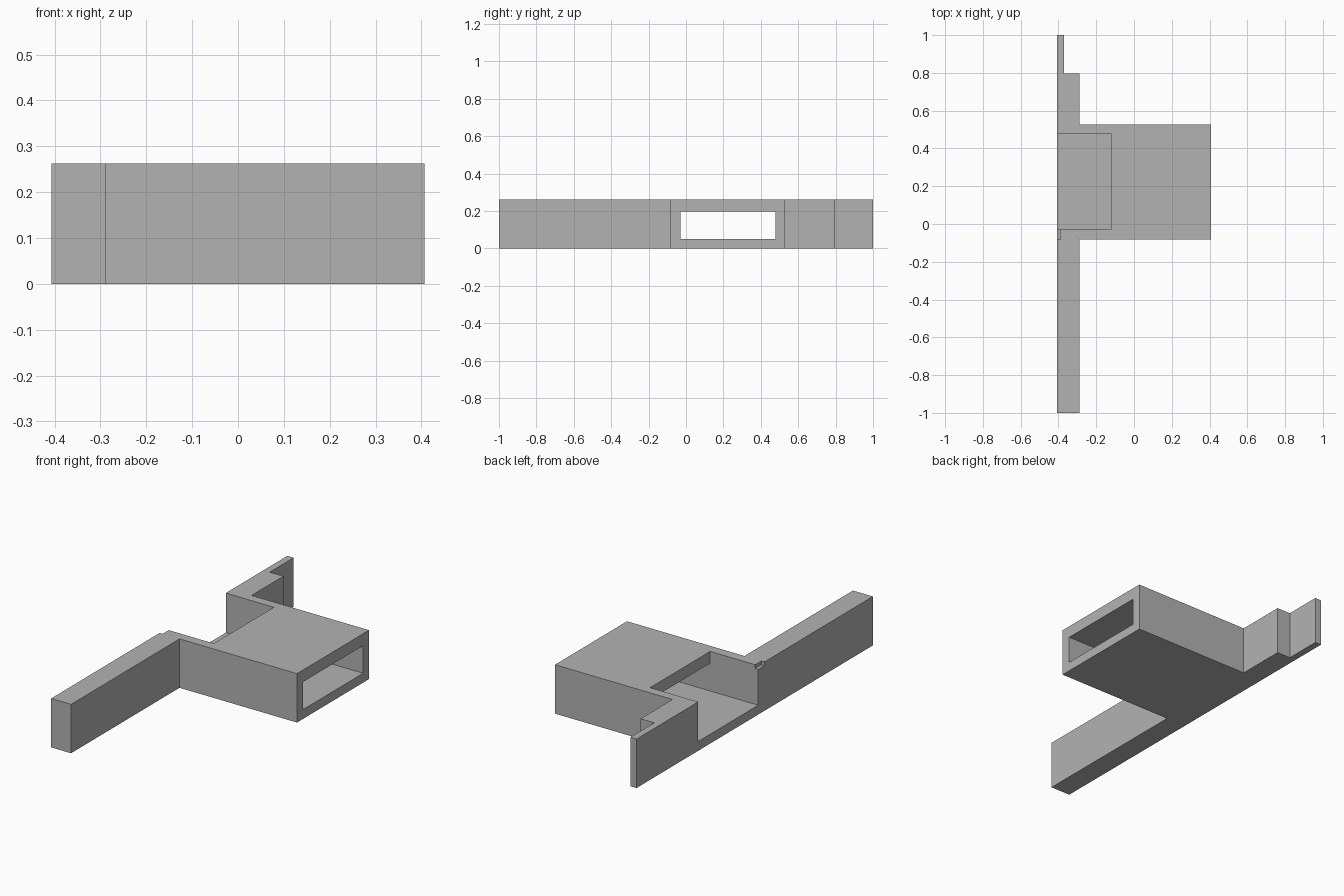
import bpy, bmesh
from mathutils import Vector

cube = bpy.data.objects.get("Cube")
if cube:
    bpy.data.objects.remove(cube, do_unlink=True)

grey = bpy.data.materials.new("plain grey")
grey.use_nodes = True
colour = (0.45, 0.45, 0.45, 1)
grey.diffuse_color = colour
grey.node_tree.nodes["Principled BSDF"].inputs["Base Color"].default_value = colour

BACK, H = -0.407, 0.262          # flat long side, height
FRONT, REAR = -0.082, 0.527      # outer walls of the housing
IN_FRONT, IN_REAR = -0.03, 0.478  # inner walls of the channel
FLOOR, CEIL = 0.05, 0.198
WING = -0.289


def prism(name, points, direction):
    """Extrude a flat outline along a direction into a closed solid."""
    bm = bmesh.new()
    face = bm.faces.new([bm.verts.new(p) for p in points])
    out = bmesh.ops.extrude_face_region(bm, geom=[face])
    moved = [v for v in out["geom"] if isinstance(v, bmesh.types.BMVert)]
    bmesh.ops.translate(bm, verts=moved, vec=Vector(direction))
    bmesh.ops.recalc_face_normals(bm, faces=bm.faces)
    mesh = bpy.data.meshes.new(name)
    bm.to_mesh(mesh)
    bm.free()
    mesh.materials.append(grey)
    obj = bpy.data.objects.new(name, mesh)
    bpy.context.collection.objects.link(obj)
    return obj


def cut(target, cutter):
    mod = target.modifiers.new("cut", "BOOLEAN")
    mod.operation, mod.solver, mod.object = "DIFFERENCE", "EXACT", cutter
    bpy.context.view_layer.objects.active = target
    bpy.ops.object.modifier_apply(modifier=mod.name)
    bpy.data.objects.remove(cutter, do_unlink=True)


# Housing with a long arm, a short arm and a thin tab, as one outline
outline = [(BACK, -1), (WING, -1), (WING, FRONT), (-BACK, FRONT),
           (-BACK, REAR), (WING, REAR), (WING, 0.797), (-0.37, 0.797),
           (-0.37, 1), (BACK, 1)]
body = prism("bracket_body", [(x, y, 0) for x, y in outline], (0, 0, H))

# Through channel, open at the top near the flat side
channel = [(-0.5, FLOOR), (0.5, FLOOR), (0.5, CEIL), (-0.122, CEIL),
           (-0.122, 0.4), (-0.5, 0.4)]
cut(body, prism("channel_cutter", [(x, IN_FRONT, z) for x, z in channel],
                (0, IN_REAR - IN_FRONT, 0)))

# Small notch in the upper edge beside the pocket
notch = [(-0.5, FRONT), (-0.389, FRONT), (-0.389, 0), (-0.5, 0)]
cut(body, prism("notch_cutter", [(x, y, H - 0.02) for x, y in notch], (0, 0, 0.1)))
